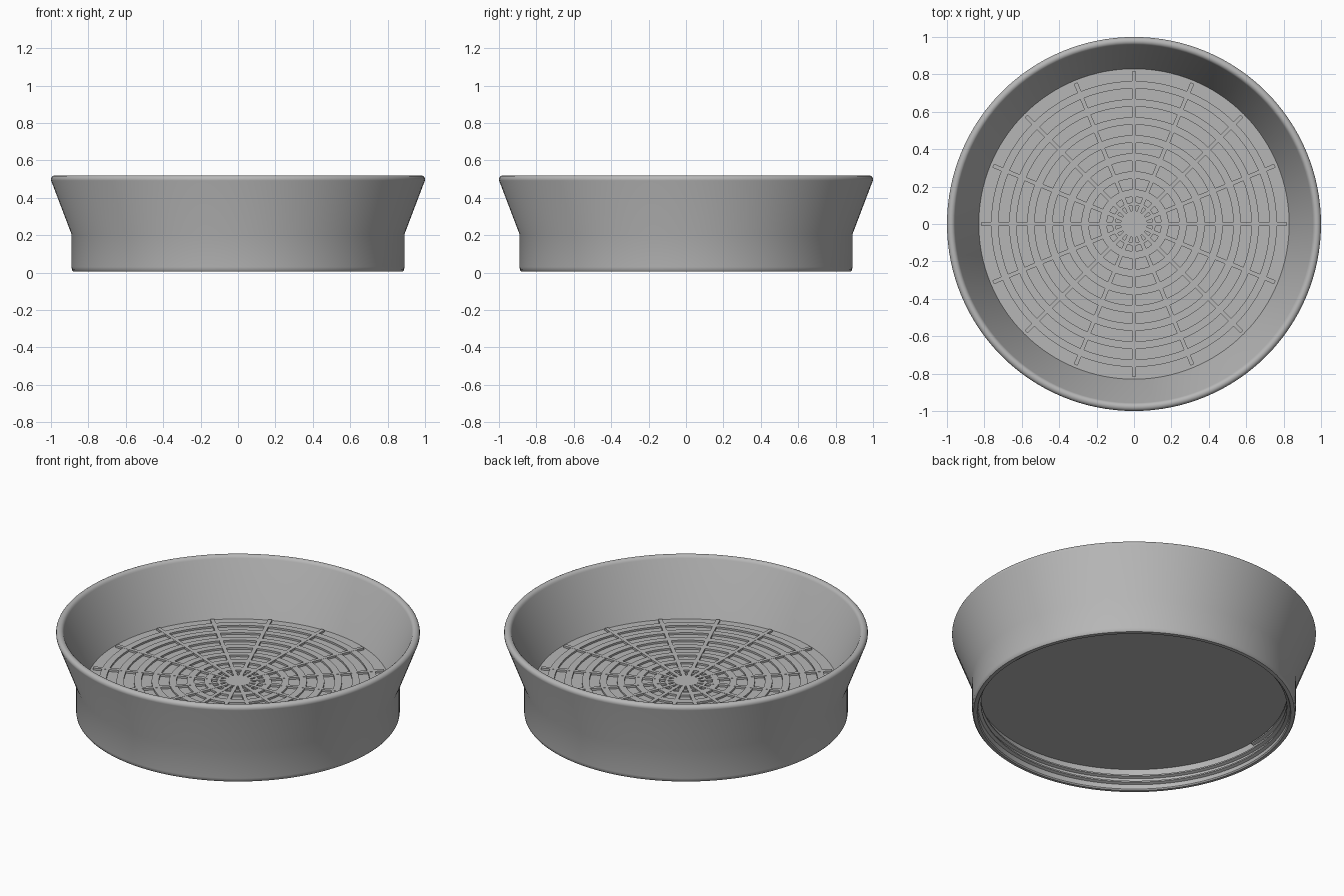
import bpy, bmesh, math
from mathutils import Matrix

if "Cube" in bpy.data.objects:
    bpy.data.objects.remove(bpy.data.objects["Cube"])

grey = bpy.data.materials.new("plain grey")
grey.diffuse_color = (0.47, 0.47, 0.47, 1)
grey.use_nodes = True
grey.node_tree.nodes["Principled BSDF"].inputs["Base Color"].default_value = grey.diffuse_color


def finish(name, bm):
    """Turn a bmesh into a named, smooth-by-angle object."""
    bmesh.ops.remove_doubles(bm, verts=bm.verts[:], dist=1e-5)
    bmesh.ops.recalc_face_normals(bm, faces=bm.faces[:])
    mesh = bpy.data.meshes.new(name)
    bm.to_mesh(mesh)
    bm.free()
    mesh.materials.append(grey)
    obj = bpy.data.objects.new(name, mesh)
    bpy.context.collection.objects.link(obj)
    bpy.ops.object.select_all(action='DESELECT')
    obj.select_set(True)
    bpy.context.view_layer.objects.active = obj
    bpy.ops.object.shade_smooth_by_angle(angle=math.radians(32))
    return obj


def revolve(bm, profile, closed=False, steps=128):
    """Spin an (r, z) profile around the z axis."""
    verts = [bm.verts.new((r, 0, z)) for r, z in profile]
    pairs = list(zip(verts, verts[1:]))
    if closed:
        pairs.append((verts[-1], verts[0]))
    edges = [bm.edges.new(p) for p in pairs]
    bmesh.ops.spin(bm, geom=verts + edges, cent=(0, 0, 0), axis=(0, 0, 1),
                   angle=math.tau, steps=steps, use_duplicate=False)


FLOOR, RIB_TOP, UNDER = 0.195, 0.206, 0.135

# Flared cup: floor, inner wall, rounded rim, outer wall, hollow base
rim = [(0.978 + 0.022 * math.cos(a), 0.498 + 0.022 * math.sin(a))
       for a in (math.radians(165 - i * 22.5) for i in range(9))]
foot = [(0.89, 0.03), (0.888, 0.015), (0.882, 0.007), (0.872, 0.005)]
cup = [(0, FLOOR), (0.83, FLOOR)] + rim + [(0.89, 0.205)] + foot
cup += [(0.862, 0.005), (0.857, 0.012), (0.857, UNDER), (0, UNDER)]
bm = bmesh.new()
revolve(bm, cup)
finish("flared_cup", bm)

# Raised concentric rings on the floor
bm = bmesh.new()
for i in range(7):
    r = 0.165 + i * 0.0965
    revolve(bm, [(r - 0.02, FLOOR - 0.01), (r - 0.02, RIB_TOP),
                 (r + 0.02, RIB_TOP), (r + 0.02, FLOOR - 0.01)], closed=True)
revolve(bm, [(0.1, FLOOR - 0.01), (0.1, RIB_TOP),
             (0.115, RIB_TOP), (0.115, FLOOR - 0.01)], closed=True)
finish("floor_rings", bm)

# Sixteen raised spokes
bm = bmesh.new()
for i in range(16):
    m = (Matrix.Rotation(math.tau * i / 16, 4, 'Z')
         @ Matrix.Translation((0.4375, 0, FLOOR))
         @ Matrix.Diagonal((0.755, 0.022, 0.024, 1)))
    bmesh.ops.create_cube(bm, size=1, matrix=m)
finish("floor_spokes", bm)

# Centre disc
bm = bmesh.new()
revolve(bm, [(0, RIB_TOP + 0.002), (0.07, RIB_TOP + 0.002),
             (0.07, FLOOR - 0.01), (0, FLOOR - 0.01)], steps=48)
finish("centre_disc", bm)

# Screw thread winding up inside the base
bm = bmesh.new()
turns, steps, pitch = 2.5, 300, 0.038
section = [(0.862, -0.013), (0.840, -0.004), (0.840, 0.004), (0.862, 0.013)]
loops = []
for i in range(steps + 1):
    a = math.tau * turns * i / steps
    z = 0.026 + pitch * turns * i / steps
    loops.append([bm.verts.new((r * math.cos(a), r * math.sin(a), z + dz))
                  for r, dz in section])
for p, q in zip(loops, loops[1:]):
    for j in range(4):
        k = (j + 1) % 4
        bm.faces.new((p[j], p[k], q[k], q[j]))
bm.faces.new(loops[0])
bm.faces.new(loops[-1])
finish("screw_thread", bm)
